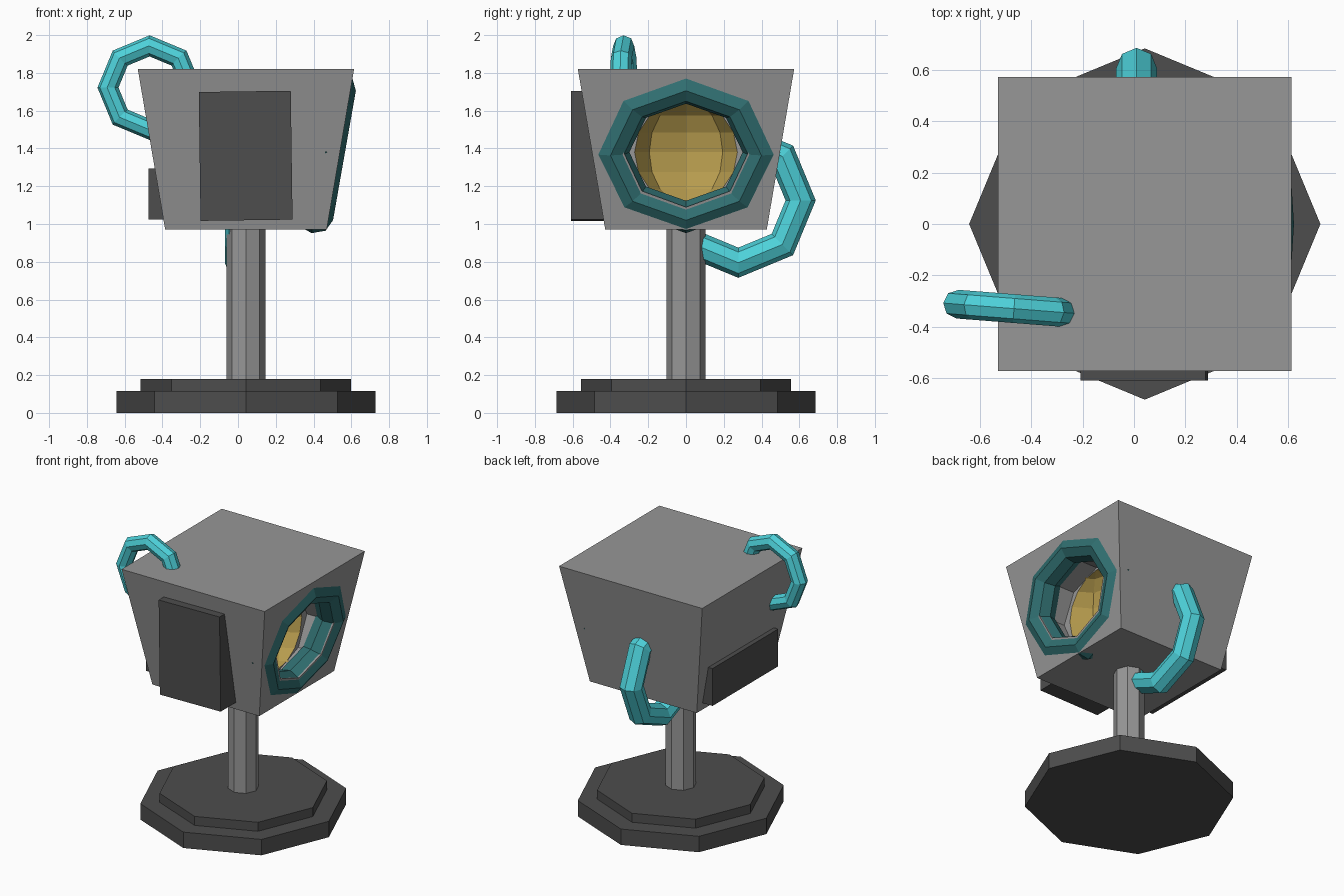
import bpy
from math import radians, sqrt

if "Cube" in bpy.data.objects:
    bpy.data.objects.remove(bpy.data.objects["Cube"])

CX = 0.042  # centre line of stand and head


def mat(name, rgb):
    m = bpy.data.materials.new(name)
    m.diffuse_color = (*rgb, 1)
    m.use_nodes = True
    m.node_tree.nodes["Principled BSDF"].inputs["Base Color"].default_value = m.diffuse_color
    return m


GREY = mat("grey metal", (0.31, 0.31, 0.31))
DARK = mat("dark grey", (0.075, 0.075, 0.075))
TEAL = mat("bright teal", (0.075, 0.64, 0.70))
DEEP = mat("deep teal", (0.03, 0.16, 0.165))
GOLD = mat("gold", (0.47, 0.33, 0.075))


def finish(name, m):
    o = bpy.context.object
    o.name = name
    o.data.materials.clear()
    o.data.materials.append(m)
    return o


def prism(name, m, z0, z1, r0, r1=None, sides=8, turn=0):
    bpy.ops.mesh.primitive_cone_add(vertices=sides, radius1=r0, radius2=r0 if r1 is None else r1,
                                    depth=z1 - z0, location=(CX, 0, (z0 + z1) / 2),
                                    rotation=(0, 0, radians(turn)))
    return finish(name, m)


def block(name, m, lo, hi, rot=(0, 0, 0)):
    bpy.ops.mesh.primitive_cube_add(size=1, location=[(a + b) / 2 for a, b in zip(lo, hi)], rotation=rot)
    o = finish(name, m)
    o.scale = [b - a for a, b in zip(lo, hi)]
    return o


def ring(name, m, loc, rot, major, minor, scale=(1, 1, 1)):
    bpy.ops.mesh.primitive_torus_add(major_segments=8, minor_segments=8, major_radius=major,
                                     minor_radius=minor, location=loc,
                                     rotation=[radians(a) for a in rot])
    o = finish(name, m)
    o.scale = scale
    return o


def cut(target, cutter):
    mod = target.modifiers.new("cut", 'BOOLEAN')
    mod.operation = 'DIFFERENCE'
    mod.solver = 'EXACT'
    mod.material_mode = 'TRANSFER'
    mod.object = cutter
    bpy.context.view_layer.objects.active = target
    bpy.ops.object.modifier_apply(modifier=mod.name)
    bpy.data.objects.remove(cutter)


# Stand: two octagonal steps and a pole
prism("base_lower", DARK, 0, 0.115, 0.685)
prism("base_upper", DARK, 0.115, 0.18, 0.557)
prism("pole", GREY, 0.17, 1.0, 0.103)

# Tapered box head
head = prism("head", GREY, 0.97, 1.82, 0.4275 * sqrt(2), 0.5725 * sqrt(2), 4, 45)

# Recess behind the ring, ending in a gold bowl
bpy.ops.mesh.primitive_cylinder_add(vertices=8, radius=0.33, depth=0.5, location=(0.57, 0, 1.38),
                                    rotation=(0, radians(90), 0))
tunnel = finish("recess_cutter", GREY)
tunnel.scale = (0.88, 1, 1)
cut(head, tunnel)
bpy.ops.mesh.primitive_uv_sphere_add(segments=8, ring_count=8, radius=0.275, location=(0.325, 0, 1.38))
bowl = finish("bowl_cutter", GOLD)
bowl.scale = (0.7, 1, 1)
cut(head, bowl)

# Ring set in the sloping right face
ring("side_ring", DEEP, (0.465, 0, 1.38), (0, 100, 0), 0.4, 0.1, (0.87, 1, 1))

# Handles
ring("top_handle", TEAL, (-0.468, -0.33, 1.722), (90, 0, -4.5), 0.221, 0.056)
ring("back_handle", TEAL, (0.01, 0.277, 1.125), (0, 90, 0), 0.33, 0.08)

# Dark panels on the front and left
block("front_panel", DARK, (-0.203, -0.61, 1.02), (0.284, -0.41, 1.702), (0, radians(-0.8), 0))
block("left_panel", DARK, (-0.475, -0.375, 1.025), (-0.36, 0.375, 1.295))
